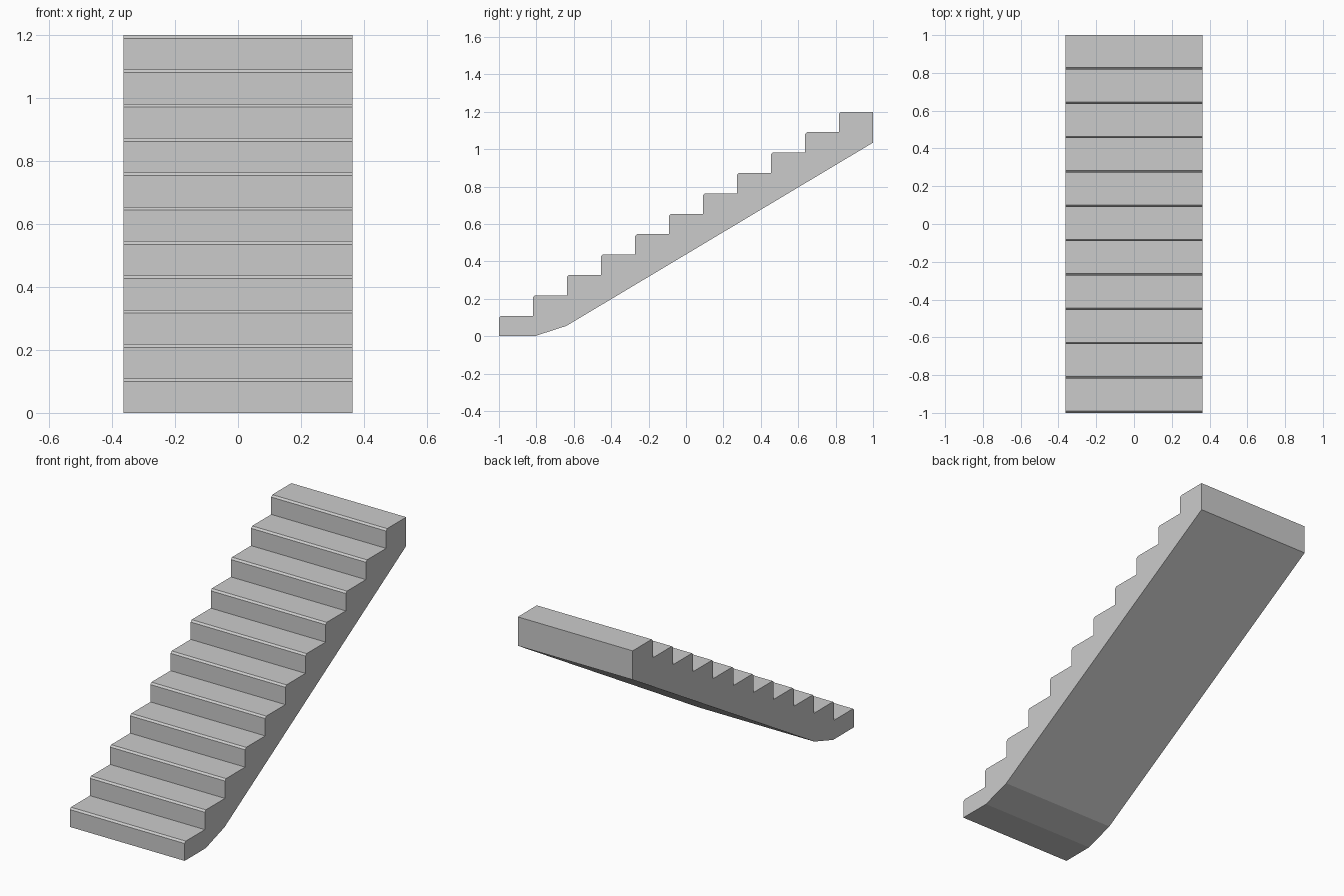
import bpy
import bmesh

cube = bpy.data.objects.get("Cube")
if cube:
    bpy.data.objects.remove(cube, do_unlink=True)

STEPS = 11
RUN = 2.0 / STEPS
RISE = 1.2 / STEPS
HALF_WIDTH = 0.363
NOSE = 0.01

# Plain concrete grey
grey = bpy.data.materials.new("concrete_grey")
grey.use_nodes = True
colour = (0.6, 0.6, 0.6, 1.0)
grey.diffuse_color = colour
grey.node_tree.nodes["Principled BSDF"].inputs["Base Color"].default_value = colour

# Side profile in (y, z): stepped top with chamfered nosings
profile = []
for i in range(STEPS):
    y, z = -1 + i * RUN, i * RISE
    profile += [(y, z), (y, z + RISE - NOSE), (y + NOSE, z + RISE)]

# Back edge, sloping soffit and flat foot
profile += [(1, 1.2), (1, 1.035), (-0.64, 0.055), (-0.81, 0.005 - 0.005)]

# Extrude the profile across the width
bm = bmesh.new()
side = bm.faces.new([bm.verts.new((-HALF_WIDTH, y, z)) for y, z in profile])
ext = bmesh.ops.extrude_face_region(bm, geom=[side], use_keep_orig=True)
moved = [v for v in ext["geom"] if isinstance(v, bmesh.types.BMVert)]
bmesh.ops.translate(bm, verts=moved, vec=(2 * HALF_WIDTH, 0, 0))
bmesh.ops.recalc_face_normals(bm, faces=bm.faces)

mesh = bpy.data.meshes.new("stair_flight")
bm.to_mesh(mesh)
bm.free()
mesh.materials.append(grey)
stairs = bpy.data.objects.new("stair_flight", mesh)
bpy.context.collection.objects.link(stairs)
